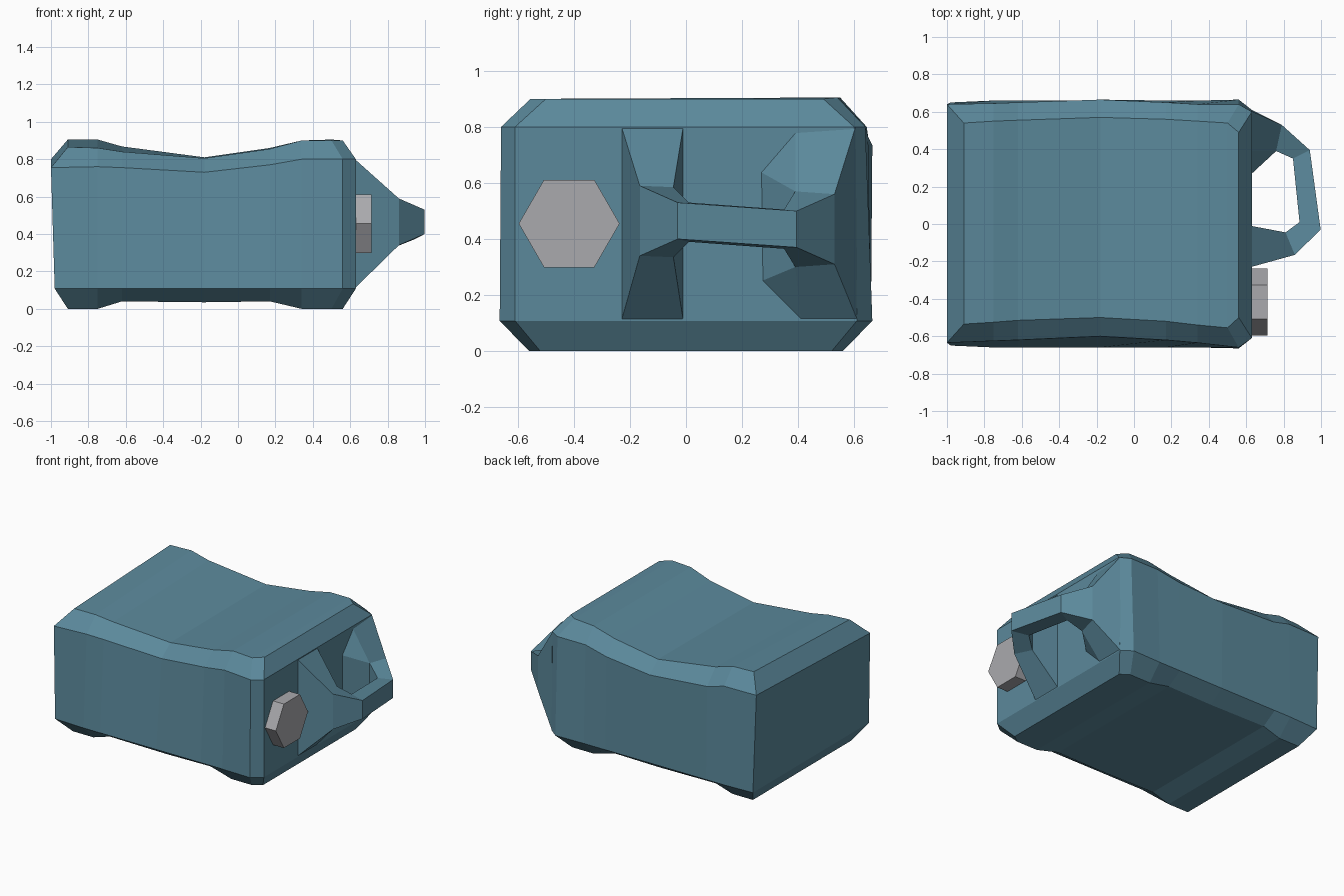
import bpy, bmesh, math
from mathutils import Matrix

if "Cube" in bpy.data.objects:
    bpy.data.objects.remove(bpy.data.objects["Cube"])


def material(name, rgb):
    m = bpy.data.materials.new(name)
    m.diffuse_color = (*rgb, 1)
    m.use_nodes = True
    m.node_tree.nodes["Principled BSDF"].inputs["Base Color"].default_value = m.diffuse_color
    return m


def finish(bm, name, mat):
    bmesh.ops.recalc_face_normals(bm, faces=bm.faces)
    me = bpy.data.meshes.new(name)
    bm.to_mesh(me)
    bm.free()
    me.materials.append(mat)
    ob = bpy.data.objects.new(name, me)
    bpy.context.collection.objects.link(ob)
    return ob


def loft(bm, rings):
    """Bridge closed rings of equal size; return the vertex rings."""
    vr = [[bm.verts.new(p) for p in r] for r in rings]
    n = len(rings[0])
    for a, b in zip(vr, vr[1:]):
        for i in range(n):
            j = (i + 1) % n
            bm.faces.new((a[i], a[j], b[j], b[i]))
    return vr


blue = material("blue_paint", (0.105, 0.25, 0.33))
grey = material("grey_metal", (0.40, 0.40, 0.42))

# Body: stations along x, octagonal sections with a dipped waist
# side x, lid x, low half depth, bottom half depth, bottom z,
# front (shoulder y, shoulder z, top y, top z), back (same)
stations = [
    (-1.00, -0.91, .65, .55, .00, (.635, .755, .535, .865), (.64, .80, .54, .905)),
    (-0.75, -0.75, .66, .55, .00, (.625, .760, .525, .860), (.645, .80, .55, .905)),
    (-0.62, -0.62, .66, .55, .04, (.62, .755, .515, .840), (.65, .765, .555, .868)),
    (-0.18, -0.18, .66, .55, .035, (.60, .730, .50, .805), (.665, .735, .57, .81)),
    (0.17, 0.17, .66, .55, .04, (.62, .770, .52, .855), (.65, .765, .56, .86)),
    (0.34, 0.34, .66, .56, .00, (.635, .800, .54, .90), (.64, .80, .55, .90)),
    (0.56, 0.50, .665, .56, .00, (.66, .800, .555, .90), (.64, .80, .54, .905)),
    (0.63, 0.56, .61, .52, .00, (.61, .800, .50, .90), (.60, .80, .49, .90)),
]
rings = []
for xs, xl, yl, yb, zb, f, k in stations:
    low = xs + (0.02 if xs == -1 else 0)
    rings.append([(low, -yl, .108), (xs, -f[0], f[1]), (xl, -f[2], f[3]),
                  (xl, k[2], k[3]), (xs, k[0], k[1]), (low, yl, .108),
                  (xl, yb, zb), (xl, -yb, zb)])
bm = bmesh.new()
vr = loft(bm, rings)
for r in (vr[0], vr[-1]):              # end panel with its two bevels
    for q in ((0, 1, 4, 5), (1, 2, 3, 4), (5, 6, 7, 0)):
        bm.faces.new([r[i] for i in q])
finish(bm, "canister_body", blue)

# Handle: (x, y, low z, high z) of outer and inner edge per section
X0 = 0.625
path = [
    ((X0, -.23, .11, .80), (X0, -.01, .11, .80)),
    ((.86, -.165, .34, .59), (.81, -.045, .335, .585)),
    ((.998, -.03, .40, .53), (.885, .01, .39, .53)),
    ((.94, .395, .37, .50), (.85, .35, .365, .505)),
    ((.79, .53, .31, .56), (.76, .39, .30, .57)),
]
bm = bmesh.new()
vr = loft(bm, [[(o[0], o[1], o[2]), (o[0], o[1], o[3]),
                (i[0], i[1], i[3]), (i[0], i[1], i[2])] for o, i in path])
bm.faces.new(vr[0])
# Rear root spreads into a six-sided foot
ol, oh, ih, il = vr[-1]
foot = [bm.verts.new((X0, y, z)) for y, z in
        ((.612, .11), (.605, .80), (.39, .785), (.265, .64), (.27, .25), (.41, .11))]
for f in ((ol, oh, foot[1], foot[0]), (oh, ih, foot[2], foot[1]),
          (ih, foot[3], foot[2]), (ih, il, foot[4], foot[3]),
          (il, foot[5], foot[4]), (il, ol, foot[0], foot[5]), foot):
    bm.faces.new(f)
finish(bm, "handle", blue)

# Hexagonal filler cap
bm = bmesh.new()
bmesh.ops.create_cone(bm, cap_ends=True, segments=6, radius1=.18, radius2=.18, depth=.095)
for v in bm.verts:                     # put a corner towards +y
    a = round(math.degrees(math.atan2(v.co.y, v.co.x)))
    break
turn = Matrix.Rotation(math.radians(-(a % 60)), 4, 'Z')
stand = Matrix.Rotation(math.pi / 2, 4, 'Z') @ Matrix.Rotation(math.pi / 2, 4, 'X')
bm.transform(Matrix.Translation((.6675, -.417, .455)) @ stand @ turn)
finish(bm, "filler_cap", grey)
